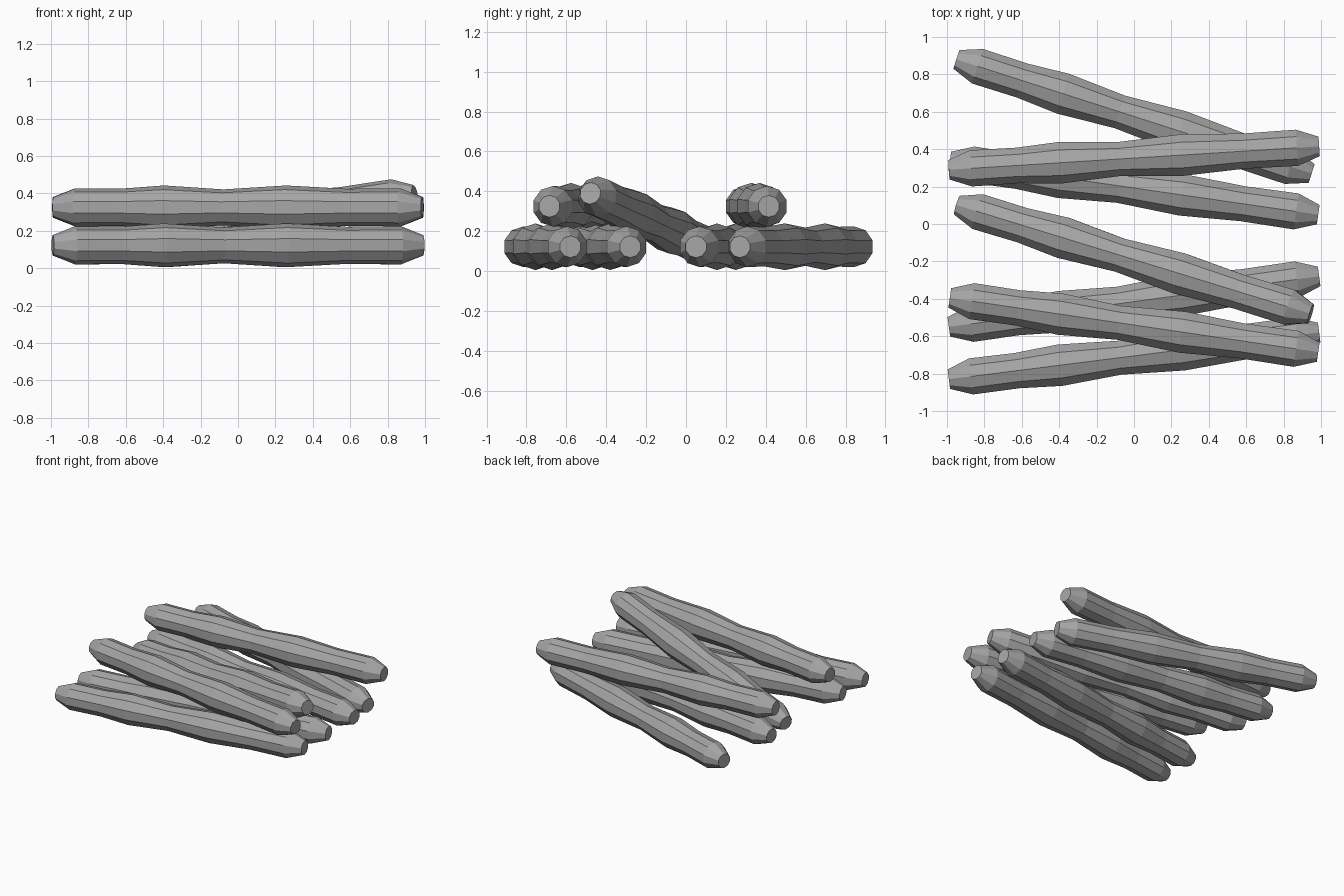
import bpy, bmesh, math
from mathutils import Vector

cube = bpy.data.objects.get("Cube")
if cube:
    bpy.data.objects.remove(cube, do_unlink=True)

# One flat grey for every log
grey = bpy.data.materials.new("grey_wood")
grey.use_nodes = True
colour = (0.38, 0.38, 0.38, 1)
grey.diffuse_color = colour
grey.node_tree.nodes["Principled BSDF"].inputs["Base Color"].default_value = colour

SIDES = 10
# Position along the log (-1 to 1) and radius of each ring
PROFILE = [(-1, 0.055), (-0.88, 0.102), (-0.63, 0.1), (-0.4, 0.117), (-0.08, 0.096),
           (0.26, 0.117), (0.59, 0.099), (0.88, 0.102), (1, 0.055)]


def make_log(name, start, end):
    """Lumpy ten-sided log with tapered, capped ends."""
    start, end = Vector(start), Vector(end)
    axis = (end - start).normalized()
    side = Vector((0, 0, 1)).cross(axis).normalized()
    up = axis.cross(side)
    bm = bmesh.new()
    rings = []
    for t, radius in PROFILE:
        centre = start.lerp(end, (t + 1) / 2)
        ring = []
        for i in range(SIDES):
            a = math.tau * i / SIDES
            ring.append(bm.verts.new(centre + radius * (up * math.cos(a) + side * math.sin(a))))
        rings.append(ring)
    for r0, r1 in zip(rings, rings[1:]):
        for i in range(SIDES):
            j = (i + 1) % SIDES
            bm.faces.new((r0[i], r0[j], r1[j], r1[i]))
    bm.faces.new(rings[0])
    bm.faces.new(rings[-1])
    bmesh.ops.recalc_face_normals(bm, faces=bm.faces)
    mesh = bpy.data.meshes.new(name)
    bm.to_mesh(mesh)
    bm.free()
    mesh.materials.append(grey)
    bpy.context.collection.objects.link(bpy.data.objects.new(name, mesh))


LOW, HIGH = 0.122, 0.325

# Bottom layer
make_log("front_ground_log", (-0.99, -0.83, LOW), (0.99, -0.58, LOW))
make_log("second_ground_log", (-0.99, -0.55, LOW), (0.99, -0.28, LOW))
make_log("third_ground_log", (-0.985, 0.335, LOW), (0.985, 0.05, LOW))
make_log("back_ground_log", (-0.95, 0.88, LOW), (0.95, 0.27, LOW))

# Top layer
make_log("front_top_log", (-0.985, -0.395, HIGH), (0.985, -0.685, HIGH))
make_log("back_top_log", (-0.99, 0.29, HIGH), (0.99, 0.415, HIGH))

# Log leaning on the pile
make_log("leaning_log", (-0.945, 0.1, LOW), (0.945, -0.48, 0.39))
